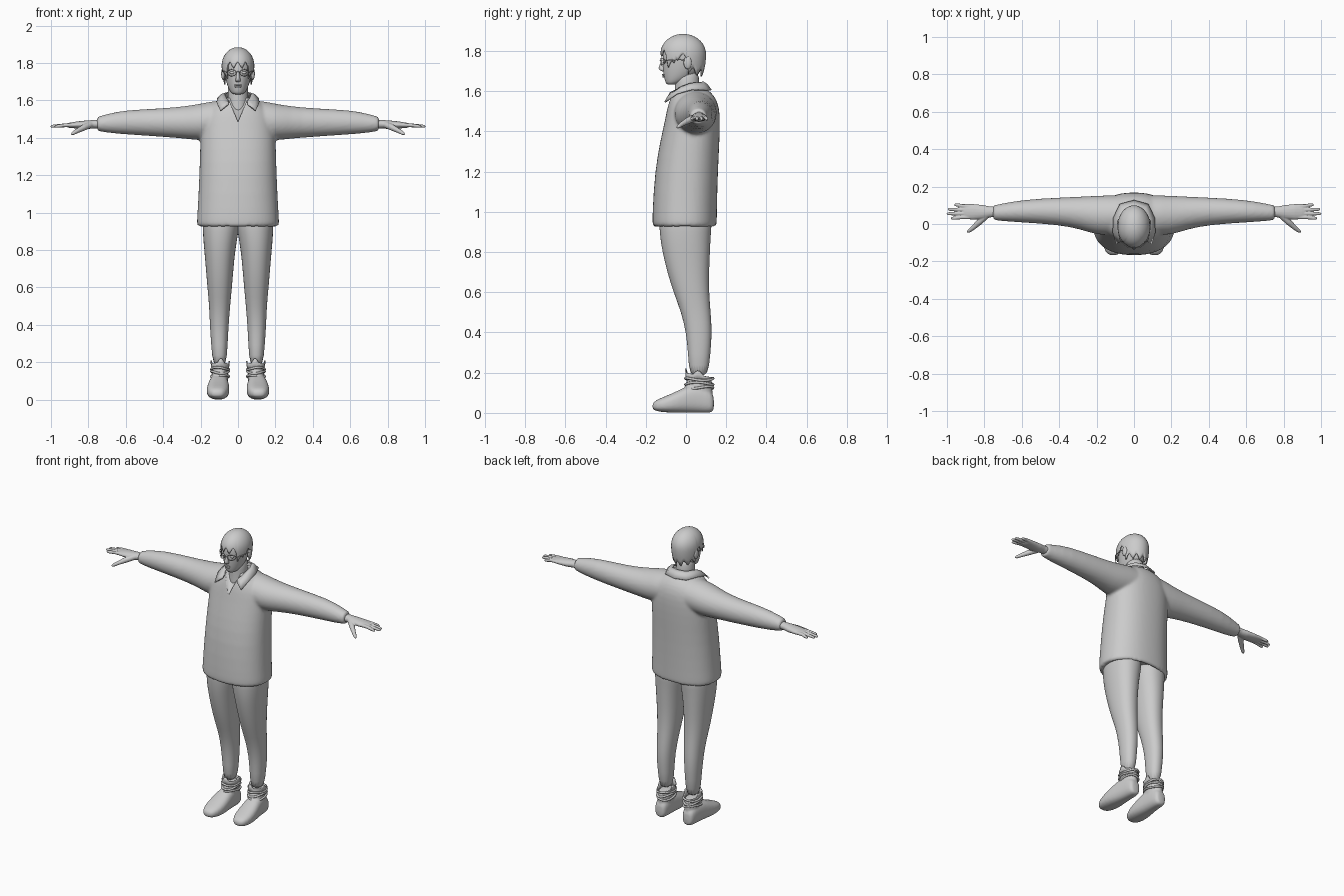
import bpy, bmesh
from math import sin, cos, pi, sqrt
from mathutils import Vector

if "Cube" in bpy.data.objects:
    bpy.data.objects.remove(bpy.data.objects["Cube"])


def ring(axis, pos, a0, a1, b0, b1, n=24, p=2.0):
    """Superellipse ring filling the box a0..a1 by b0..b1 across an axis."""
    pts = []
    for i in range(n):
        c, s = cos(2 * pi * i / n), sin(2 * pi * i / n)
        a = (a0 + a1) / 2 + (a1 - a0) / 2 * abs(c) ** (2 / p) * (1 if c > 0 else -1)
        b = (b0 + b1) / 2 + (b1 - b0) / 2 * abs(s) ** (2 / p) * (1 if s > 0 else -1)
        pts.append({'x': (pos, a, b), 'y': (a, pos, b), 'z': (a, b, pos)}[axis])
    return pts


def grid(bm, rows, closed=True, caps=True):
    """Skin a list of point rows."""
    vs = [[bm.verts.new(q) for q in r] for r in rows]
    n = len(rows[0])
    for r0, r1 in zip(vs, vs[1:]):
        for i in range(n if closed else n - 1):
            j = (i + 1) % n
            bm.faces.new((r0[i], r0[j], r1[j], r1[i]))
    if closed and caps:
        bm.faces.new(vs[0])
        bm.faces.new(vs[-1])


def tube(bm, pts, radii, n=10):
    """Round tapered limb along a path."""
    pts = [Vector(p) for p in pts]
    rows = []
    for i, (p, r) in enumerate(zip(pts, radii)):
        d = (pts[min(i + 1, len(pts) - 1)] - pts[max(i - 1, 0)]).normalized()
        u = d.cross(Vector((0, 0, 1))).normalized()
        v = d.cross(u)
        rows.append([p + r * (cos(2 * pi * k / n) * u + sin(2 * pi * k / n) * v) for k in range(n)])
    grid(bm, rows)


def finish(bm, name, mirror=False, subsurf=0, voxel=0, solid=0, smooth=4):
    bmesh.ops.recalc_face_normals(bm, faces=bm.faces)
    for f in bm.faces:
        f.smooth = True
    me = bpy.data.meshes.new(name)
    bm.to_mesh(me)
    bm.free()
    ob = bpy.data.objects.new(name, me)
    bpy.context.collection.objects.link(ob)
    if solid:
        m = ob.modifiers.new("thick", 'SOLIDIFY')
        m.thickness, m.offset = solid, 0
    if subsurf:
        ob.modifiers.new("round", 'SUBSURF').levels = subsurf
        ob.modifiers["round"].render_levels = subsurf
    if voxel:
        m = ob.modifiers.new("blend", 'REMESH')
        m.mode, m.voxel_size, m.use_smooth_shade = 'VOXEL', voxel, True
        m = ob.modifiers.new("relax", 'SMOOTH')
        m.factor, m.iterations = 0.5, smooth
    if mirror:
        ob.modifiers.new("mirror", 'MIRROR')
    return ob


def wire(name, pts, r, cyclic=False, mirror=True):
    cu = bpy.data.curves.new(name, 'CURVE')
    cu.dimensions, cu.bevel_depth, cu.bevel_resolution = '3D', r, 2
    sp = cu.splines.new('POLY')
    sp.points.add(len(pts) - 1)
    for q, p in zip(sp.points, pts):
        q.co = (*p, 1)
    sp.use_cyclic_u = cyclic
    ob = bpy.data.objects.new(name, cu)
    bpy.context.collection.objects.link(ob)
    if mirror:
        ob.modifiers.new("mirror", 'MIRROR')


# sweater: torso and one loft through both sleeves, blended
bm = bmesh.new()
grid(bm, [ring('z', z, -w, w, a, b, 32, 2.3) for z, w, a, b in (
    (.97, .17, -.12, .12), (.925, .19, -.14, .13), (.925, .215, -.163, .15), (.94, .222, -.168, .154),
    (1.0, .217, -.167, .154), (1.2, .207, -.156, .159), (1.35, .203, -.129, .167), (1.45, .2, -.106, .17),
    (1.52, .19, -.093, .166), (1.57, .15, -.078, .147), (1.6, .1, -.063, .118), (1.62, .07, -.05, .09))])
half = [(.1, -.06, .155, 1.39, 1.605), (.2, -.06, .152, 1.385, 1.583), (.28, -.03, .147, 1.395, 1.57),
        (.4, -.005, .142, 1.405, 1.558), (.6, .008, .13, 1.418, 1.55), (.7, .015, .11, 1.427, 1.528),
        (.745, .02, .102, 1.436, 1.515), (.755, .023, .1, 1.438, 1.512)]
grid(bm, [ring('x', -h[0], *h[1:]) for h in half[::-1]] + [ring('x', *h) for h in half])
sweater = finish(bm, "sweater", subsurf=1, voxel=.009)

# open V neckline
bm = bmesh.new()
grid(bm, [[(-.055, -.25, 1.62), (.055, -.25, 1.62), (0, -.25, 1.485)],
          [(-.055, -.03, 1.62), (.055, -.03, 1.62), (0, -.082, 1.485)]])
cutter = finish(bm, "neckline_cutter")
cutter.hide_render = True
cut = sweater.modifiers.new("neckline", 'BOOLEAN')
cut.object, cut.operation, cut.solver = cutter, 'DIFFERENCE', 'EXACT'

# shirt collar with pointed flaps
top = [(0, .085, 1.645), (.05, .07, 1.642), (.07, .02, 1.637), (.067, -.02, 1.622), (.058, -.05, 1.605), (.048, -.07, 1.59)]
low = [(0, .125, 1.605), (.075, .105, 1.605), (.11, .03, 1.608), (.112, -.045, 1.588), (.095, -.105, 1.545), (.052, -.085, 1.578)]
mid = [(.55 * a[0] + .45 * b[0], .55 * a[1] + .45 * b[1], (a[2] + b[2]) / 2 + .008) for a, b in zip(top, low)]
bm = bmesh.new()
grid(bm, [[(-x, y, z) for x, y, z in r[:0:-1]] + r for r in (top, mid, low)], closed=False)
finish(bm, "collar", solid=.008)

# trousers
bm = bmesh.new()
grid(bm, [ring('z', *r, p=2.2) for r in (
    (1.0, -.01, .19, -.135, .13), (.93, -.008, .19, -.134, .128), (.87, .002, .187, -.129, .123),
    (.8, .014, .181, -.118, .12), (.7, .024, .172, -.094, .115), (.6, .032, .164, -.063, .115),
    (.5, .042, .154, -.024, .123), (.4, .05, .151, 0, .13), (.3, .055, .144, .01, .122), (.17, .062, .134, .016, .11))])
finish(bm, "trouser_leg", mirror=True, subsurf=1)

# boots: foot and ankle shaft, blended
bm = bmesh.new()
grid(bm, [ring('y', *r, p=2.5) for r in (
    (-.168, .09, .13, .02, .045), (-.15, .066, .155, .008, .064), (-.1, .047, .169, .002, .084),
    (-.04, .045, .167, 0, .11), (.02, .05, .156, 0, .142), (.08, .054, .146, 0, .14),
    (.125, .06, .14, 0, .11), (.14, .075, .125, .012, .08))])
grid(bm, [ring('z', *r) for r in ((.05, .052, .147, -.01, .138), (.14, .053, .14, -.002, .13), (.18, .05, .141, .002, .132))])
finish(bm, "boot", mirror=True, subsurf=1, voxel=.005)

# boot cuff with raised points, and ankle straps
bm = bmesh.new()
rows = []
for t in (0, .5, 1):
    rows.append([(.095 + (.043 + .006 * t) * cos(a), .067 + (.064 + .005 * t) * sin(a),
                  .165 + t * (.022 - .012 * sin(a) + .022 * max(0, cos(4 * a + pi * .1)) * (sin(a) < .2)))
                 for a in [2 * pi * i / 40 for i in range(40)]])
grid(bm, rows, caps=False)
finish(bm, "boot_cuff", mirror=True, solid=.006)
for k in range(3):
    wire("ankle_strap", [(.096 + .047 * cos(a), .066 + .069 * sin(a), .125 + .021 * k + .006 * sin(2 * a + 2 * k))
                         for a in [2 * pi * i / 32 for i in range(32)]], .0065, True)

# hands: palm, fingers and thumb
bm = bmesh.new()
grid(bm, [ring('x', *r, n=16) for r in (
    (.73, .038, .092, 1.45, 1.498), (.77, .035, .094, 1.45, 1.496), (.81, .026, .102, 1.447, 1.493),
    (.86, .023, .107, 1.45, 1.488), (.9, .026, .107, 1.453, 1.481), (.915, .035, .1, 1.457, 1.477))])
for y, y1, end in ((.096, .102, .962), (.076, .078, .996), (.056, .055, 1.002), (.036, .031, .98)):
    tube(bm, [(.88, y, 1.469), (.92, y, 1.468), (end - .02, y1, 1.463), (end - .005, y1, 1.461), (end, y1, 1.46)],
         (.011, .0105, .009, .0075, .003))
tube(bm, [(.79, .045, 1.47), (.825, .012, 1.455), (.86, -.02, 1.437), (.882, -.037, 1.424), (.892, -.045, 1.418)],
     (.018, .017, .0125, .01, .004))
finish(bm, "hand", mirror=True, voxel=.0035, smooth=3)

# head and neck
bm = bmesh.new()
grid(bm, [ring('z', z, -w, w, a, b) for z, w, a, b in (
    (1.632, .018, -.09, -.055), (1.638, .034, -.1, -.03), (1.655, .046, -.106, .01), (1.68, .058, -.112, .05),
    (1.72, .069, -.116, .077), (1.77, .077, -.118, .088), (1.81, .075, -.112, .086),
    (1.845, .06, -.089, .066), (1.866, .034, -.055, .03), (1.872, .01, -.02, 0))])
finish(bm, "head", subsurf=1)
bm = bmesh.new()
grid(bm, [ring('z', *r) for r in ((1.48, -.06, .06, -.068, .08), (1.57, -.058, .058, -.055, .07),
                                  (1.63, -.054, .054, -.055, .062), (1.71, -.056, .056, -.06, .07))])
finish(bm, "neck", subsurf=1)

# nose, lips and ears
bm = bmesh.new()
grid(bm, [ring('z', z, -w, w, y, -.1, 12) for z, w, y in (
    (1.698, .008, -.117), (1.703, .015, -.131), (1.713, .014, -.14), (1.735, .009, -.13), (1.76, .007, -.12))])
finish(bm, "nose", subsurf=1)
for name, loc, size, mir in (("upper_lip", (0, -.113, 1.682), (.022, .007, .004), False),
                             ("lower_lip", (0, -.111, 1.673), (.018, .007, .005), False),
                             ("eye", (.032, -.107, 1.748), (.014, .008, .007), True),
                             ("ear", (.08, .008, 1.742), (.01, .02, .032), True)):
    bm = bmesh.new()
    bmesh.ops.create_uvsphere(bm, u_segments=16, v_segments=10, radius=1)
    bmesh.ops.scale(bm, vec=size, verts=bm.verts)
    bmesh.ops.translate(bm, vec=loc, verts=bm.verts)
    finish(bm, name, mirror=mir)

# glasses
lens = [(.034 + .024 * cos(a), -.124 + .02 * max(0, cos(a)), 1.748 + .017 * sin(a)) for a in [2 * pi * i / 20 for i in range(20)]]
wire("glasses_rim", lens, .0022, True)
wire("glasses_temple", [(.058, -.104, 1.752), (.077, -.08, 1.755), (.085, -.03, 1.757), (.084, .015, 1.752)], .0022)
wire("glasses_bridge", [(-.011, -.125, 1.752), (0, -.13, 1.754), (.011, -.125, 1.752)], .0022, False, False)

# hair cap with a jagged lower edge: fringe, temple locks, nape
n, rows = 72, []
for t in [.04 + .96 * k / 12 for k in range(13)]:
    row = []
    for i in range(n):
        a = 2 * pi * i / n
        f = min(a, 2 * pi - a)
        edge = 1.79 if f < .7 else 1.735 if f < 1.15 else 1.77 if f < 1.75 else 1.705 - .012 * (f - 1.75)
        edge += (.016, .004, -.01, -.018, -.004, .01)[i % 6]
        z = 1.881 - (1.881 - edge) * t * t
        dz = z - 1.785
        r = sqrt(max(0, 1 - (dz / (.0965 if dz > 0 else .2)) ** 2))
        row.append((.084 * r * sin(a), -.014 - .11 * r * cos(a), z))
    rows.append(row)
bm = bmesh.new()
grid(bm, rows, caps=False)
bm.verts.ensure_lookup_table()
bm.faces.new(bm.verts[:n])
finish(bm, "hair", solid=.007)
